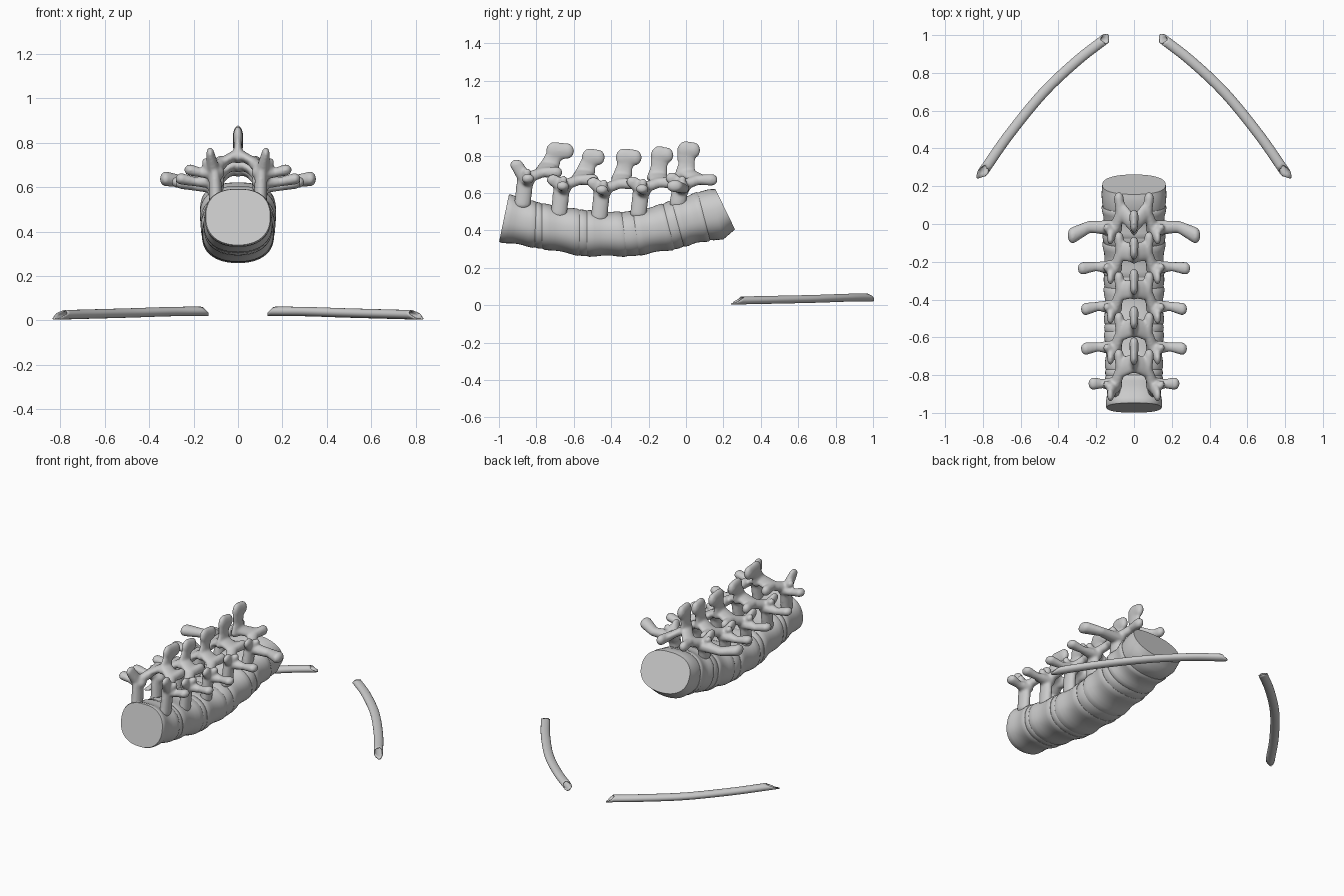
import bpy, bmesh, math
from mathutils import Vector

if "Cube" in bpy.data.objects:
    bpy.data.objects.remove(bpy.data.objects["Cube"])


def finish(bm, name):
    bmesh.ops.recalc_face_normals(bm, faces=bm.faces)
    me = bpy.data.meshes.new(name)
    bm.to_mesh(me)
    bm.free()
    ob = bpy.data.objects.new(name, me)
    bpy.context.collection.objects.link(ob)
    return ob


def loft(rings, name, caps=True):
    bm = bmesh.new()
    loops = [[bm.verts.new(p) for p in r] for r in rings]
    n = len(loops[0])
    for a, b in zip(loops, loops[1:]):
        for i in range(n):
            j = (i + 1) % n
            bm.faces.new((a[i], a[j], b[j], b[i]))
    if caps:
        bm.faces.new(loops[0])
        bm.faces.new(loops[-1])
    ob = finish(bm, name)
    bpy.ops.object.select_all(action='DESELECT')
    ob.select_set(True)
    bpy.context.view_layer.objects.active = ob
    bpy.ops.object.shade_smooth_by_angle(angle=math.radians(40))
    return ob


# Directions used to build ellipsoids
DIRS = []
for k in range(70):
    h = 1 - 2 * (k + .5) / 70
    w = math.sqrt(1 - h * h)
    DIRS.append((w * math.cos(k * 2.39996), w * math.sin(k * 2.39996), h))


def limb(bm, *stops):
    """Chain of hulls through ellipsoids given as (centre, radii)."""
    for pair in zip(stops, stops[1:]):
        vs = [bm.verts.new([c[i] + r[i] * d[i] for i in range(3)])
              for c, r in pair for d in DIRS]
        res = bmesh.ops.convex_hull(bm, input=vs)
        dead = {g for g in res['geom_interior'] + res['geom_unused']
                if isinstance(g, bmesh.types.BMVert)}
        bmesh.ops.delete(bm, geom=list(dead), context='VERTS')


# Vertebral column: end planes as (top y, top z, bottom y, bottom z, half width)
PLANES = [
    (-.945, .60, -1.0, .335, .150),
    (-.80, .56, -.81, .305, .155), (-.77, .552, -.77, .298, .155),
    (-.57, .52, -.57, .262, .160), (-.53, .515, -.53, .258, .160),
    (-.345, .505, -.315, .258, .162), (-.285, .512, -.25, .263, .164),
    (-.125, .55, -.06, .295, .168), (-.08, .57, -.01, .31, .170),
    (.06, .612, .13, .342, .172),
]


def ring(a, b, f, scale, n=48):
    ty, tz, by, bz, hw = [p + (q - p) * f for p, q in zip(a, b)]
    pts = []
    for i in range(n):
        t = 2 * math.pi * i / n
        s, c = math.sin(t), math.cos(t)
        v = math.copysign(abs(s) ** .85, s)
        if s > .6:                              # flattened rear wall
            v -= .10 * (s - .6) * (1 - abs(c))
        u = .5 + .5 * v * scale
        pts.append((hw * scale * math.copysign(abs(c) ** .9, c),
                    by + (ty - by) * u, bz + (tz - bz) * u))
    return pts


BODY = [(0, .965), (.06, .995), (.2, .985), (.35, .95), (.5, .94),
        (.65, .95), (.8, .985), (.94, 1.0), (1, .97)]
DISC = [(0, .96), (.25, .98), (.5, .985), (.75, .98), (1, .96)]
for i, (a, b) in enumerate(zip(PLANES, PLANES[1:])):
    kind, name = (BODY, "vertebral_body") if i % 2 == 0 else (DISC, "disc")
    loft([ring(a, b, f, s) for f, s in kind], f"{name}_{i // 2 + 1}")

# Last disc with slanted end face
e0, e1, e2 = PLANES[-1], (.12, .625, .20, .352, .172), (.155, .625, .262, .405, .168)
loft([ring(e0, e1, 0, .96), ring(e0, e1, .3, .985), ring(e0, e1, 1, 1),
      ring(e1, e2, .5, 1), ring(e1, e2, 1, 1)], "end_disc")

# Neural arches: process y, process z, body top z, span, tip y shift,
# upper facet rise, spine base y, spine tip from y to y, spine top z
ARCHES = [
    (-.86, .665, .58, .24, .015, .085, -.735, -.750, -.60, .872),
    (-.665, .625, .53, .28, .005, .045, -.545, -.560, -.435, .838),
    (-.45, .605, .51, .28, 0, .05, -.345, -.378, -.238, .838),
    (-.24, .61, .53, .297, .005, .05, -.155, -.190, -.068, .850),
    (-.03, .625, .585, .35, -.03, .055, -.005, -.048, .075, .877),
]
for i, (t, a, b, span, dy, up, sb, s0, s1, sz) in enumerate(ARCHES):
    bm = bmesh.new()
    big = 1.3 if i == 4 else 1.0
    for s in (-1, 1):
        # pedicle
        limb(bm, ((s * .10, t - .015, b - .04), (.03, .045, .03)),
             ((s * .105, t, a), (.028, .045, .035)))
        # transverse process
        limb(bm, ((s * .10, t + .01, a), (.04, .042, .035)),
             ((s * span * .68, t + .015, a - .002), (.03, .024 * big, .02 * big)),
             ((s * (span - .025), t + dy, a + .012), (.027, .034 * big, .026 * big)))
        # upper facet with outer knob
        limb(bm, ((s * .11, t, a + .01), (.03, .04, .03)),
             ((s * .125, t - .045, a + up), (.018, .036, .03)))
        limb(bm, ((s * .12, t, a + .02), (.03, .03, .03)),
             ((s * .145, t + .01, a + .045), (.018, .022, .022)))
        # lamina and lower facet
        limb(bm, ((s * .10, t + .01, a + .015), (.028, .04, .028)),
             ((s * .07, t + .09, a + .045), (.026, .04, .026)),
             ((s * .08, t + .165, a + .045), (.026, .035, .032)))
        limb(bm, ((s * .065, t + .10, a + .05), (.022, .055, .022)),
             ((0, sb, a + .085), (.018, .05, .026)))
    # spinous process
    limb(bm, ((0, sb, a + .07), (.024, .058, .03)),
         ((0, sb * .6 + (s0 + s1) * .2, a + .13), (.017, .046, .03)),
         ((0, (s0 + s1) / 2 - .01, sz - .065), (.019, .052, .035)))
    limb(bm, ((0, s0 + .045, sz - .048), (.022, .045, .05)),
         ((0, s1 - .032, sz - .048), (.024, .034, .042)))
    arch = finish(bm, f"vertebral_arch_{i + 1}")
    m = arch.modifiers.new("fuse", 'REMESH')
    m.mode = 'VOXEL'
    m.voxel_size = .0075
    m.use_smooth_shade = True
    m = arch.modifiers.new("soften", 'SMOOTH')
    m.factor = .5
    m.iterations = 5

# Ribs: hollow curved shafts with obliquely broken ends
KEYS = [Vector(p) for p in ((.152, .98, .041), (.30, .865, .040), (.48, .695, .034),
                            (.66, .475, .029), (.80, .275, .025))]


def path(u):
    k = min(int(u), len(KEYS) - 2)
    p1, p2 = KEYS[k], KEYS[k + 1]
    p0 = KEYS[k - 1] if k else p1 * 2 - p2
    p3 = KEYS[k + 2] if k + 2 < len(KEYS) else p2 * 2 - p1
    f = u - k
    return .5 * (2 * p1 + (p2 - p0) * f + (2 * p0 - 5 * p1 + 4 * p2 - p3) * f * f
                 + (3 * p1 - p0 - 3 * p2 + p3) * f ** 3)


for side, sx in (("right", 1), ("left", -1)):
    rings, N = [], 40
    for j in range(N + 1):
        u = 4 * j / N
        p, d = path(u), (path(min(u + .02, 4)) - path(max(u - .02, 0))).normalized()
        nrm = d.cross(Vector((0, 0, 1))).normalized()
        # oblique break fades out away from each end
        shear = .022 * max(0, 1 - u / .6) - .036 * max(0, (u - 3.4) / .6)
        pts = []
        for q in range(20):
            t = 2 * math.pi * q / 20
            c, s = math.cos(t), math.sin(t)
            rag = 1 + .25 * math.sin(3 * t + 1)
            v = p + nrm * .027 * c + Vector((0, 0, .021 * s)) + d * shear * (s + .15 * c) * rag
            v.z = max(v.z, 0)
            pts.append((sx * v.x, v.y, v.z))
        rings.append(pts)
    rib = loft(rings, f"rib_{side}", caps=False)
    m = rib.modifiers.new("bone_wall", 'SOLIDIFY')
    m.thickness = .006
    m.offset = -1
